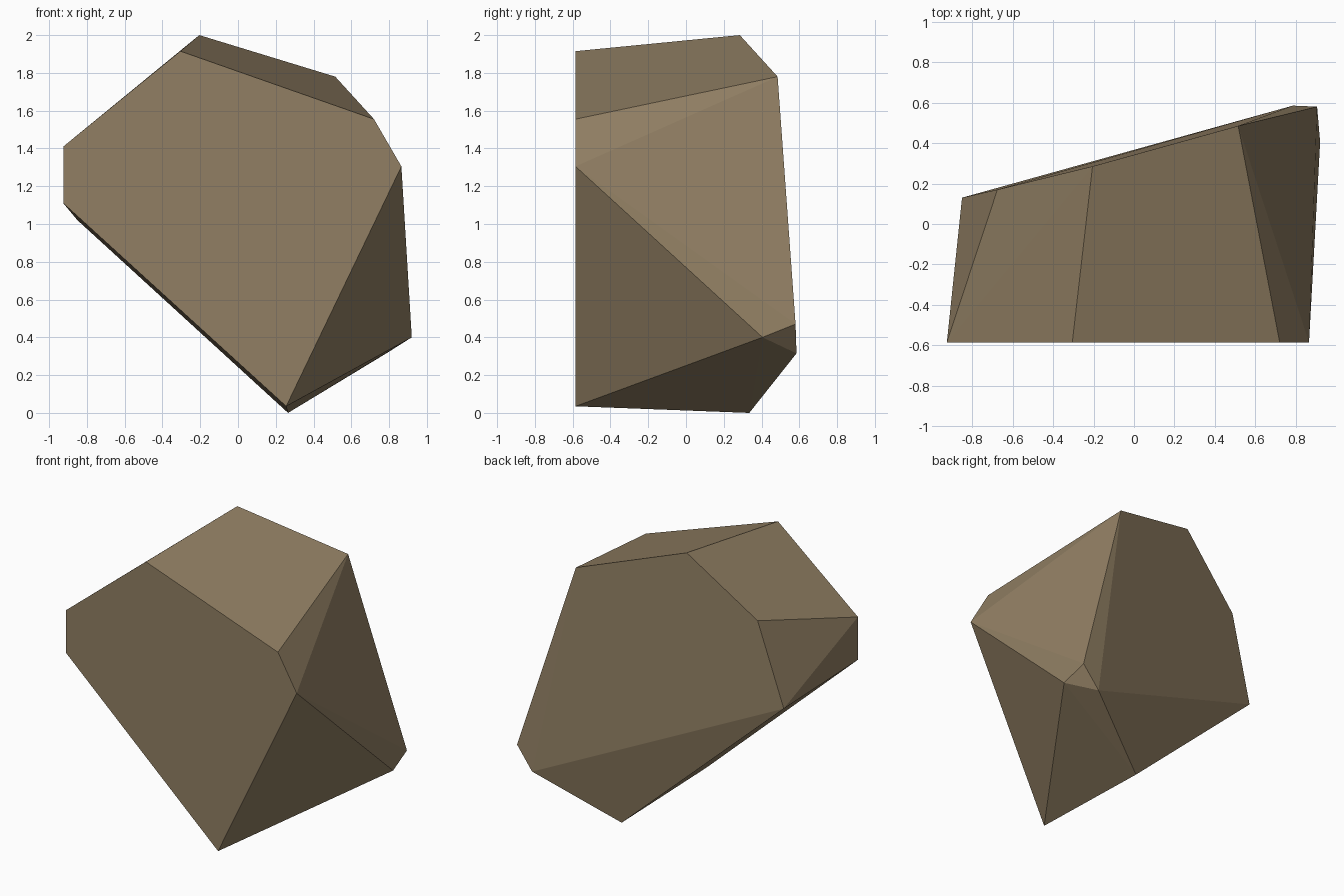
import bpy, bmesh, math

if "Cube" in bpy.data.objects:
    bpy.data.objects.remove(bpy.data.objects["Cube"])

# Flat sheared front face, as an x-z outline
FRONT_Y = -0.585
front = [(-0.925, 1.41), (-0.925, 1.11), (0.255, 0.035),
         (0.865, 1.305), (0.72, 1.555), (-0.305, 1.915)]

# Corners of the slanted back and the foot
back = [(-0.205, 0.285, 2.0), (0.515, 0.485, 1.78), (0.92, 0.405, 0.40),
        (0.905, 0.58, 0.47), (0.785, 0.585, 0.315), (0.265, 0.335, 0.0),
        (-0.675, 0.17, 1.605), (-0.85, 0.13, 1.02)]

# Faceted rock: convex hull with its flat facets merged
bm = bmesh.new()
for p in [(x, FRONT_Y, z) for x, z in front] + back:
    bm.verts.new(p)
bmesh.ops.convex_hull(bm, input=bm.verts[:])
bmesh.ops.dissolve_limit(bm, angle_limit=math.radians(1),
                         verts=bm.verts[:], edges=bm.edges[:])
bmesh.ops.recalc_face_normals(bm, faces=bm.faces[:])

mesh = bpy.data.meshes.new("rock")
bm.to_mesh(mesh)
bm.free()

# Brown stone
stone = bpy.data.materials.new("brown_stone")
stone.diffuse_color = (0.283, 0.212, 0.125, 1)
stone.use_nodes = True
stone.node_tree.nodes["Principled BSDF"].inputs["Base Color"].default_value = stone.diffuse_color
mesh.materials.append(stone)

rock = bpy.data.objects.new("rock", mesh)
bpy.context.collection.objects.link(rock)
